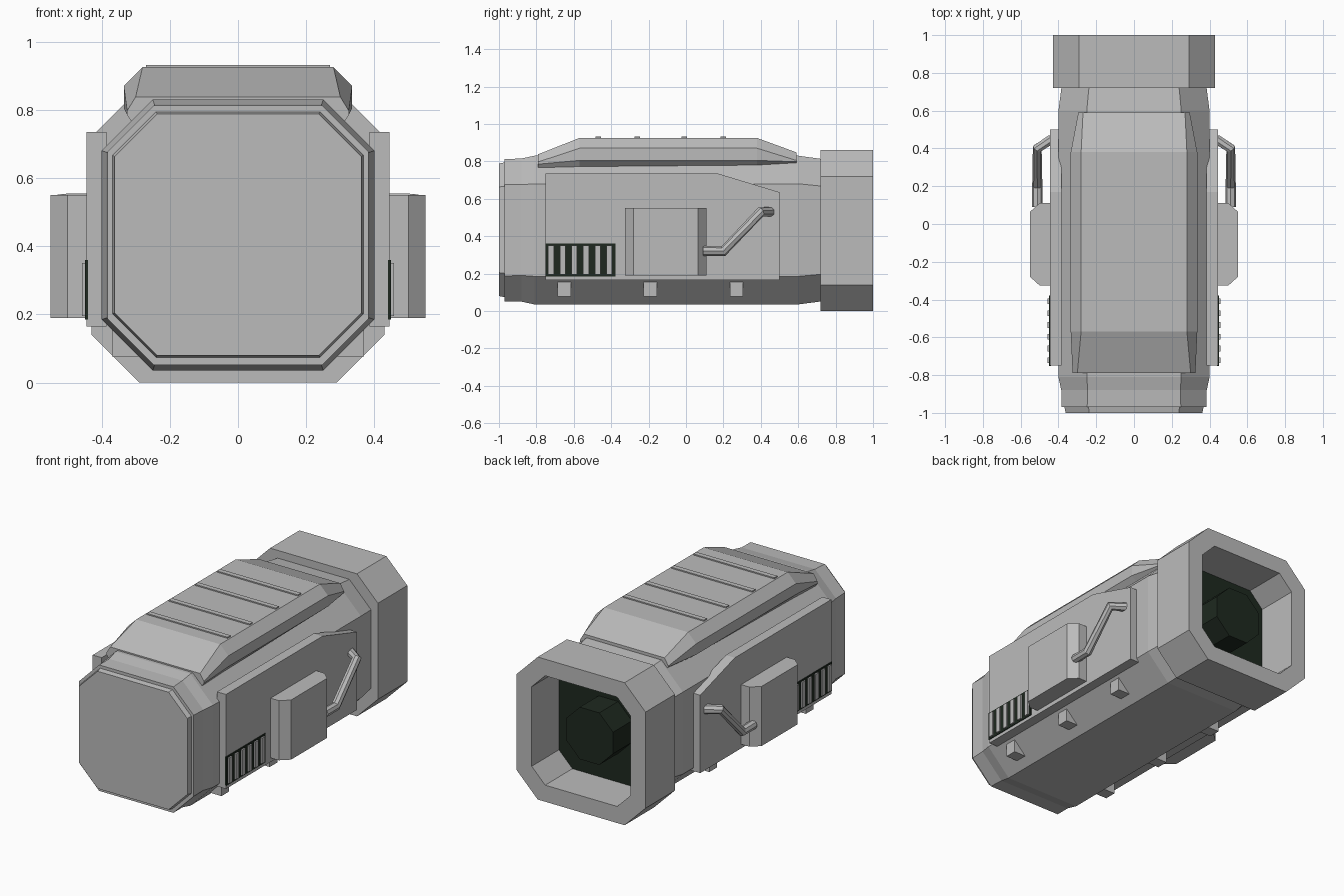
import bpy
import bmesh
import math

cube = bpy.data.objects.get("Cube")
if cube:
    bpy.data.objects.remove(cube, do_unlink=True)


def material(name, color):
    mat = bpy.data.materials.new(name)
    mat.use_nodes = True
    mat.diffuse_color = color
    mat.node_tree.nodes["Principled BSDF"].inputs["Base Color"].default_value = color
    return mat


GRAY = material("light gray", (0.5, 0.5, 0.5, 1))
DARK = material("dark green black", (0.013, 0.022, 0.014, 1))


def loft(name, rings, mats=(GRAY,), mirror=False, dark_end=False):
    """Skin a list of equal-length rings and cap both ends."""
    bm = bmesh.new()
    loops = [[bm.verts.new(p) for p in ring] for ring in rings]
    n = len(loops[0])
    for a, b in zip(loops, loops[1:]):
        for i in range(n):
            j = (i + 1) % n
            bm.faces.new((a[i], a[j], b[j], b[i]))
    bm.faces.new(loops[0])
    end = bm.faces.new(loops[-1])
    if dark_end:
        end.material_index = 1
    bmesh.ops.recalc_face_normals(bm, faces=bm.faces)
    mesh = bpy.data.meshes.new(name)
    bm.to_mesh(mesh)
    bm.free()
    for m in mats:
        mesh.materials.append(m)
    obj = bpy.data.objects.new(name, mesh)
    bpy.context.collection.objects.link(obj)
    if mirror:
        obj.modifiers.new("Mirror", 'MIRROR')
    return obj


def octagon(y, half, z0, z1, cut):
    """Rectangle with cut corners, standing across the length."""
    return [(sx * a, y, z) for sx, a, z in (
        (-1, half - cut, z0), (1, half - cut, z0), (1, half, z0 + cut),
        (1, half, z1 - cut), (1, half - cut, z1), (-1, half - cut, z1),
        (-1, half, z1 - cut), (-1, half, z0 + cut))]


def box(name, xs, ys, zs, mat=GRAY, mirror=False):
    rings = [[(x, ys[0], zs[0]), (x, ys[1], zs[0]), (x, ys[1], zs[1]), (x, ys[0], zs[1])]
             for x in xs]
    return loft(name, rings, (mat,), mirror)


# Main housing, with tapered ends
loft("housing", [octagon(*s) for s in (
    (-0.97, 0.383, 0.052, 0.812, 0.135), (-0.88, 0.385, 0.05, 0.815, 0.14),
    (-0.81, 0.4, 0.035, 0.83, 0.15), (0.6, 0.4, 0.035, 0.83, 0.15),
    (0.73, 0.383, 0.052, 0.812, 0.145))])

# Front panel
loft("front_panel", [octagon(-1, 0.362, 0.08, 0.788, 0.125),
                     octagon(-0.96, 0.37, 0.072, 0.796, 0.128)])

# Hollow rear collar with a dark back wall
loft("rear_collar", [octagon(0.72, 0.43, 0, 0.86, 0.14),
                     octagon(1, 0.43, 0, 0.86, 0.14),
                     octagon(1, 0.33, 0.1, 0.76, 0.09),
                     octagon(0.74, 0.33, 0.1, 0.76, 0.09)], (GRAY, DARK), dark_end=True)

# Barrel inside the collar
loft("rear_lens", [[(0.17 * math.cos(a), y, 0.43 + 0.17 * math.sin(a))
                    for a in [math.tau * (i + 0.5) / 8 for i in range(8)]]
                   for y in (0.735, 0.92)], (DARK,))


# Faceted top cover
def cover_ring(y, top, z_top, wide, z_up, z_low, base, z_base):
    side = [(base, z_base), (wide, z_low), (wide, z_up), (top, z_top)]
    return [(x, y, z) for x, z in side] + [(-x, y, z) for x, z in reversed(side)]


loft("top_cover", [cover_ring(*s) for s in (
    (-0.79, 0.3, 0.838, 0.325, 0.797, 0.785, 0.312, 0.765),
    (-0.57, 0.28, 0.925, 0.335, 0.87, 0.805, 0.31, 0.772),
    (0.38, 0.28, 0.925, 0.335, 0.87, 0.805, 0.3, 0.78),
    (0.59, 0.27, 0.848, 0.295, 0.805, 0.798, 0.28, 0.787))])

for i, y in enumerate((-0.47, -0.26, -0.01, 0.2)):
    box(f"cover_rib_{i + 1}", (-0.27, 0.27), (y - 0.015, y + 0.015), (0.92, 0.932))

# Side plates with a sloped rear top corner
plate = [(-0.75, 0.165), (0.5, 0.165), (0.5, 0.635), (0.17, 0.735), (-0.75, 0.735)]
loft("side_plates", [[(x, y, z) for y, z in plate] for x in (0.385, 0.445)], mirror=True)

# Side boxes with bevelled upright edges
outline = [(0.43, -0.325), (0.5, -0.325), (0.55, -0.28), (0.55, 0.065), (0.5, 0.11), (0.43, 0.11)]
loft("side_boxes", [[(x, y, z) for x, y in outline] for z in (0.19, 0.55)], mirror=True)

# Vent grilles
box("vent_backs", (0.44, 0.449), (-0.752, -0.378), (0.185, 0.36), DARK, True)
for i in range(6):
    y = -0.722 + i * 0.0625
    box(f"vent_bars_{i + 1}", (0.44, 0.458), (y - 0.015, y + 0.015), (0.195, 0.35), GRAY, True)

# Small feet on the lower bevels
for i, y in enumerate((-0.65, -0.19, 0.27)):
    box(f"lower_pegs_{i + 1}", (0.29, 0.37), (y - 0.036, y + 0.036), (0.077, 0.155), GRAY, True)

# Bent pipe handles
for side, label in ((1, "left"), (-1, "right")):
    curve = bpy.data.curves.new(f"{label}_handle", 'CURVE')
    curve.dimensions = '3D'
    curve.bevel_depth = 0.027
    curve.bevel_resolution = 2
    curve.use_fill_caps = True
    path = [(0.512, 0.09, 0.32), (0.512, 0.2, 0.32), (0.512, 0.4, 0.53), (0.435, 0.45, 0.53)]
    spline = curve.splines.new('POLY')
    spline.points.add(len(path) - 1)
    for point, (x, y, z) in zip(spline.points, path):
        point.co = (side * x, y, z, 1)
    spline.use_smooth = False
    curve.materials.append(GRAY)
    bpy.context.collection.objects.link(bpy.data.objects.new(f"{label}_handle", curve))
